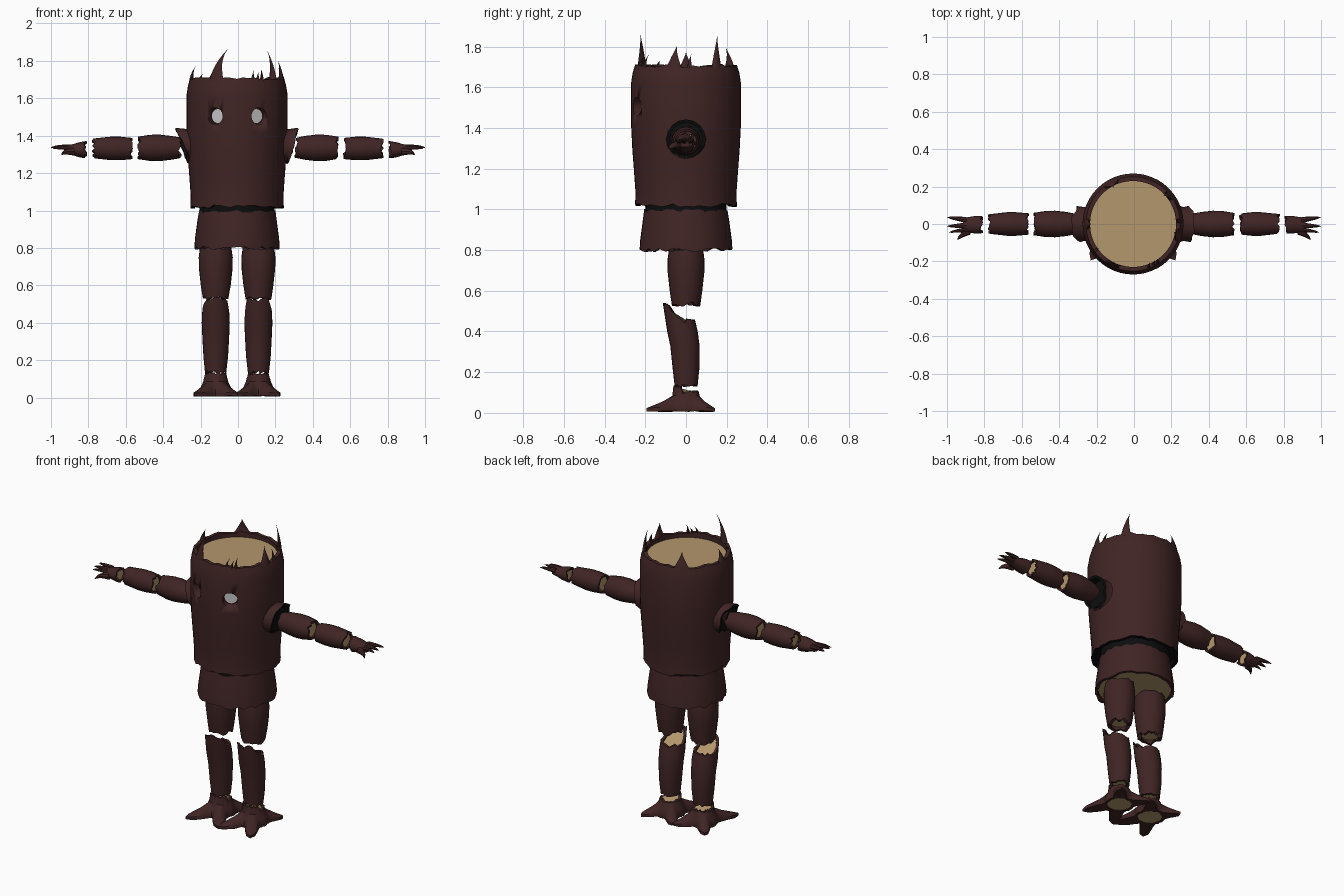
import bpy, bmesh, math, random
from mathutils import Vector

if "Cube" in bpy.data.objects:
    bpy.data.objects.remove(bpy.data.objects["Cube"])

random.seed(4)
CX = -0.005          # centre line of the figure


def material(name, rgb):
    m = bpy.data.materials.new(name)
    m.diffuse_color = (*rgb, 1)
    m.use_nodes = True
    m.node_tree.nodes["Principled BSDF"].inputs["Base Color"].default_value = m.diffuse_color
    return m


MATS = [material("dark_bark", (0.052, 0.018, 0.018)),
        material("cut_wood", (0.45, 0.31, 0.155)),
        material("hollow_black", (0.004, 0.004, 0.004)),
        material("eye_grey", (0.55, 0.55, 0.56))]
BARK, WOOD, BLACK, GREY = range(4)


def finish(name, bm, angle=40):
    bmesh.ops.recalc_face_normals(bm, faces=bm.faces)
    me = bpy.data.meshes.new(name)
    bm.to_mesh(me)
    bm.free()
    for m in MATS:
        me.materials.append(m)
    ob = bpy.data.objects.new(name, me)
    bpy.context.collection.objects.link(ob)
    bpy.ops.object.select_all(action='DESELECT')
    ob.select_set(True)
    bpy.context.view_layer.objects.active = ob
    bpy.ops.object.shade_smooth_by_angle(angle=math.radians(angle))
    return ob


def skin(bm, rings, mats, cap0, cap1):
    """Bridge consecutive vertex rings and cap both ends."""
    n = len(rings[0])
    for a, b, mi in zip(rings, rings[1:], mats):
        for i in range(n):
            j = (i + 1) % n
            bm.faces.new((a[i], a[j], b[j], b[i])).material_index = mi
    bm.faces.new(rings[0]).material_index = cap0
    bm.faces.new(rings[-1]).material_index = cap1


def tube(name, prof, loc, side=0, n=24, jag=(0.01, 0.01), th=0.02, rec=0.015,
         caps=(WOOD, WOOD), rims=(BARK, BARK), warp=None):
    """Bark tube with jagged rims and recessed end caps; side = +-1 lies along x."""
    bm = bmesh.new()
    (r0, t0), (r1, t1) = prof[0], prof[-1]
    e0 = [random.uniform(-1, 1) * jag[0] for _ in range(n)]
    e1 = [random.uniform(-1, 1) * jag[1] for _ in range(n)]
    zero = [0] * n
    prof = [(r0 - th, t0 + rec, zero), (r0 - th, t0, e0), (r0, t0, e0)] + \
           [(r, t, zero) for r, t in prof[1:-1]] + \
           [(r1, t1, e1), (r1 - th, t1, e1), (r1 - th, t1 - rec, zero)]
    rings = []
    for r, t, e in prof:
        ring = []
        for i in range(n):
            a = 2 * math.pi * i / n
            p = Vector((r * math.cos(a), r * math.sin(a), t + e[i]))
            if warp:
                p = warp(p, r)
            if side:
                p = Vector((side * p.z, p.x, p.y))
            ring.append(bm.verts.new(p + Vector(loc)))
        rings.append(ring)
    mats = [rims[0]] * 2 + [BARK] * (len(rings) - 5) + [rims[1]] * 2
    skin(bm, rings, mats, *caps)
    return finish(name, bm)


def horn(name, base, ctrl, tip, u, v, power=1.3, n=8, steps=6):
    """Bent tapering spike; u and v are the half-axes of its base."""
    base, ctrl, tip, u, v = map(Vector, (base, ctrl, tip, u, v))
    bm, rings = bmesh.new(), []
    for k in range(steps + 1):
        t = k / steps
        c = base * (1 - t) ** 2 + ctrl * 2 * t * (1 - t) + tip * t * t
        s = max((1 - t) ** power, 0.03)
        rings.append([bm.verts.new(c + s * (u * math.cos(2 * math.pi * i / n) +
                                            v * math.sin(2 * math.pi * i / n)))
                      for i in range(n)])
    skin(bm, rings, [BARK] * steps, BARK, BARK)
    return finish(name, bm)


# Trunk: one hollowed log that is both head and chest
trunk = tube("trunk", [(0.25, 1.02), (0.248, 1.08), (0.255, 1.18), (0.264, 1.30),
                       (0.27, 1.42), (0.27, 1.62), (0.262, 1.67), (0.252, 1.705)],
             (CX, 0, 0), n=48, jag=(0.01, 0.008), th=0.022, rec=0.03,
             caps=(BLACK, WOOD), rims=(BLACK, BARK))

# Eye sockets cut into the trunk, with grey eyes set inside
for s, label in ((-1, "left"), (1, "right")):
    d = Vector((s * 0.44, -0.9, 0)).normalized()
    side = Vector((-d.y, d.x, 0))
    for kind, r, start, end, mi in (("socket_cutter", 0.045, 0.222, 0.32, BARK),
                                    ("eye", 0.038, 0.215, 0.229, GREY)):
        bm = bmesh.new()
        rings = [[bm.verts.new(Vector((CX, 0, 1.505)) + d * q + side * r * math.cos(a * math.pi / 8)
                               + Vector((0, 0, r * math.sin(a * math.pi / 8)))) for a in range(16)]
                 for q in (start, end)]
        skin(bm, rings, [mi], mi, mi)
        ob = finish(label + "_" + kind, bm)
        if kind == "socket_cutter":
            mod = trunk.modifiers.new("socket", 'BOOLEAN')
            mod.operation, mod.solver, mod.object = 'DIFFERENCE', 'EXACT', ob
            bpy.context.view_layer.objects.active = trunk
            bpy.ops.object.modifier_apply(modifier=mod.name)
            bpy.data.objects.remove(ob)

# Splinters on the rim: base angle (degrees), width, height, sideways lean
for k, (ang, w, h, lean) in enumerate((
        (243, 0.045, 0.16, 0.055), (180, 0.035, 0.07, 0.0), (118, 0.05, 0.09, 0.0),
        (38, 0.032, 0.15, 0.02), (346, 0.04, 0.10, 0.01), (290, 0.012, 0.05, 0.015),
        (297, 0.012, 0.04, 0.015), (303, 0.012, 0.06, 0.01), (215, 0.02, 0.03, 0.0),
        (4, 0.015, 0.06, 0.01))):
    a = math.radians(ang)
    out, tan = Vector((math.cos(a), math.sin(a), 0)), Vector((-math.sin(a), math.cos(a), 0))
    b = out * 0.243 + Vector((CX, 0, 1.69))
    up = Vector((0, 0, h + 0.01))
    horn(f"rim_splinter_{k}", b, b + up * 0.6, b + up + tan * lean - out * 0.02,
         tan * w, out * 0.014)

# Black core at the waist and the hip log
tube("waist_core", [(0.20, 0.96), (0.20, 1.05)], (CX, 0, 0), jag=(0, 0),
     caps=(BLACK, BLACK), rims=(BLACK, BLACK)).data.polygons.foreach_set(
         "material_index", [BLACK] * (24 * 5 + 2))
tube("hips", [(0.228, 0.80), (0.225, 0.85), (0.213, 0.94), (0.205, 0.995)],
     (CX, 0, 0), n=40, jag=(0.009, 0.008), th=0.018, caps=(WOOD, BLACK))


def shin_warp(p, r):
    # lean forward and raise the front of the top rim into a knee guard
    if p.z > 0.42:
        p.z += 0.075 * min(max((-p.y - 0.005) / 0.04, 0), 1)
    p.y -= 0.035 * max(p.z - 0.3, 0) / 0.2
    return p


TOES = [(math.atan2(y, x), math.hypot(x, y)) for x, y in
        ((0.112, -0.195), (-0.112, -0.195), (0.112, 0.14), (-0.112, 0.14))]


def foot_warp(p, r):
    # pull the lower rings out into four root toes; lower the back of the ankle
    if p.z > 0.1 and p.y > -0.02:
        p.z -= 0.025
    if r > 0.074:
        w = min(max((0.075 - p.z) / 0.04, 0), 1)
        a = math.atan2(p.y, p.x)
        for ta, length in TOES:
            d = math.atan2(math.sin(a - ta), math.cos(a - ta))
            f = w * math.exp(-(d / 0.27) ** 2)
            p.x += math.cos(a) * (length - r) * f
            p.y += math.sin(a) * (length - r) * f
            if p.z > 0.03:
                p.z -= 0.012 * f
    return p


def collar_warp(p, r):
    # long awning above the shoulder, short lip beneath
    if p.z > 0.28:
        p.z += 0.035 * p.y / 0.09
    return p


def palm_warp(p, r):
    p.y *= 1 - 0.35 * max(p.z - 0.81, 0) / 0.09
    return p


for s, label in ((-1, "left"), (1, "right")):
    # Legs
    x = CX + s * 0.114
    tube(label + "_thigh", [(0.07, 0.535), (0.08, 0.60), (0.09, 0.69), (0.091, 0.75),
                            (0.084, 0.80)], (x, 0, 0), jag=(0.013, 0.008))
    tube(label + "_shin", [(0.057, 0.135), (0.066, 0.22), (0.072, 0.33), (0.075, 0.40),
                           (0.072, 0.452)], (x, 0, 0), jag=(0.008, 0.012), th=0.015,
         warp=shin_warp)
    tube(label + "_foot", [(0.086, 0.008), (0.09, 0.035), (0.078, 0.06), (0.067, 0.085),
                           (0.062, 0.128)], (x, 0, 0), n=48, jag=(0.003, 0.008), th=0.016,
         rec=0.003, warp=foot_warp)
    # Shoulder collar with a dark socket
    tube(label + "_shoulder_collar", [(0.105, 0.225), (0.09, 0.265), (0.097, 0.295)],
         (0, 0, 1.345), s, n=16, jag=(0, 0.014), th=0.016, rec=0.025,
         caps=(BARK, BLACK), rims=(BARK, BLACK), warp=collar_warp)
    # Arm segments
    tube(label + "_upper_arm", [(0.055, 0.312), (0.064, 0.36), (0.071, 0.42), (0.07, 0.47),
                                (0.06, 0.53)], (0, 0, 1.335), s, n=20, jag=(0.01, 0.01), th=0.014)
    tube(label + "_forearm", [(0.057, 0.57), (0.063, 0.63), (0.063, 0.68), (0.053, 0.772)],
         (0, 0, 1.332), s, n=20, jag=(0.008, 0.01), th=0.013)
    # Hand with four pointed twig fingers
    tube(label + "_palm", [(0.047, 0.815), (0.047, 0.85), (0.041, 0.885), (0.037, 0.915)],
         (0, -0.004, 1.325), s, n=16, jag=(0.01, 0.004), th=0.012, rec=0.01,
         caps=(WOOD, BARK), warp=palm_warp)
    for k, (y0, z0, x1, y1, z1, w) in enumerate((
            (0.022, 1.337, 1.0, 0.036, 1.338, 0.016), (-0.008, 1.337, 1.0, -0.012, 1.336, 0.016),
            (-0.03, 1.333, 0.99, -0.045, 1.33, 0.013), (-0.035, 1.315, 0.945, -0.085, 1.298, 0.022))):
        xb = 0.895 if k < 3 else 0.875
        horn(f"{label}_finger_{k}", (s * xb, y0, z0), (s * (xb + 0.06), (y0 + y1) / 2, z0 + 0.006),
             (s * x1, y1, z1), (0, w, 0), (0, 0, w), power=0.6)
